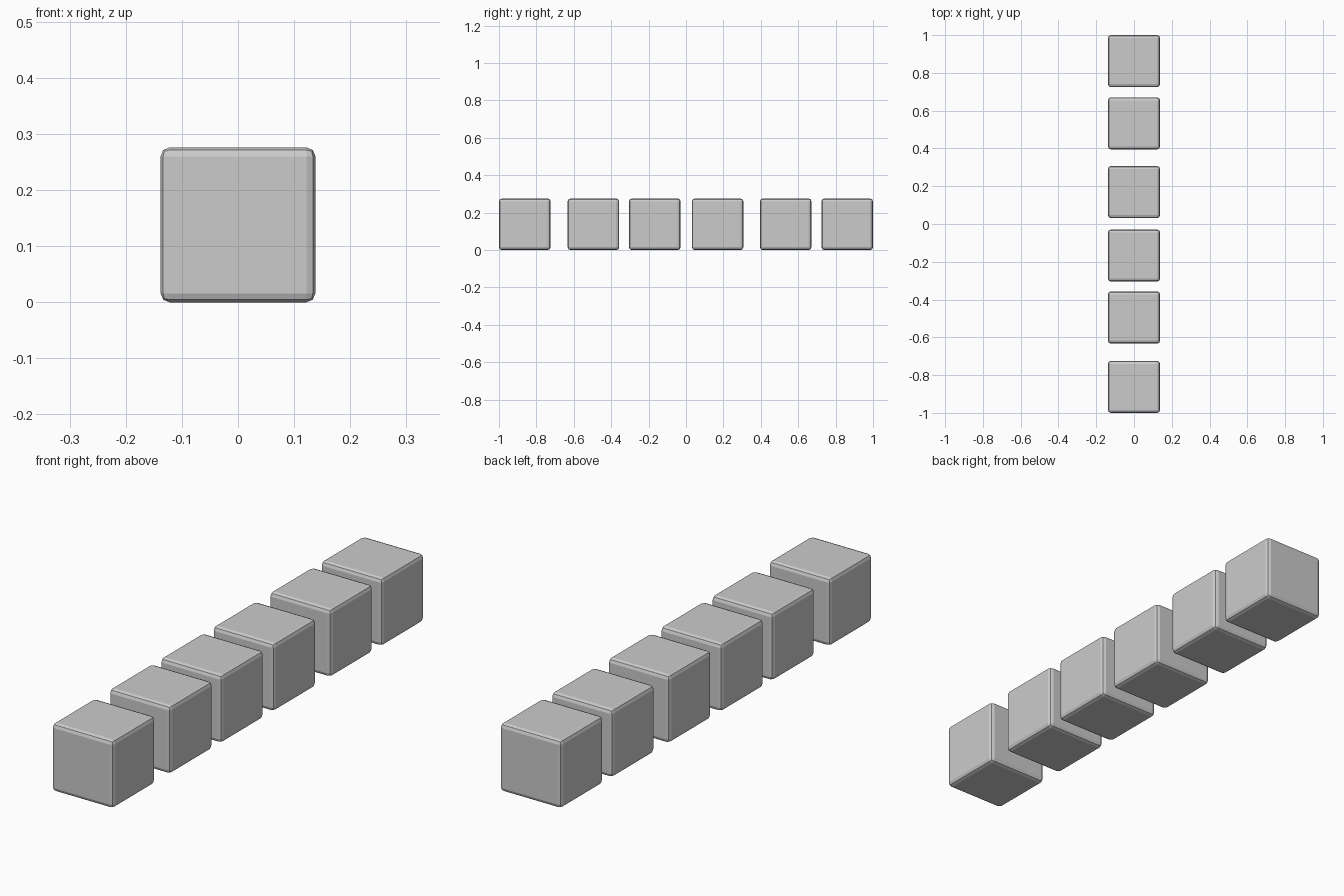
import bpy
import bmesh

if "Cube" in bpy.data.objects:
    bpy.data.objects.remove(bpy.data.objects["Cube"])

SIZE = 0.276
BEVEL = 0.016

# One bevelled block mesh, shared by the whole row
mesh = bpy.data.meshes.new("block")
bm = bmesh.new()
bmesh.ops.create_cube(bm, size=SIZE)
bmesh.ops.bevel(bm, geom=bm.edges[:], offset=BEVEL, offset_type='OFFSET',
                segments=2, profile=0.5, affect='EDGES')
bm.to_mesh(mesh)
bm.free()

# Unevenly spaced row of blocks along y
for i, y in enumerate((-0.862, -0.495, -0.167, 0.169, 0.533, 0.862), 1):
    block = bpy.data.objects.new(f"block_{i}", mesh)
    block.location = (0, y, SIZE / 2)
    bpy.context.collection.objects.link(block)
